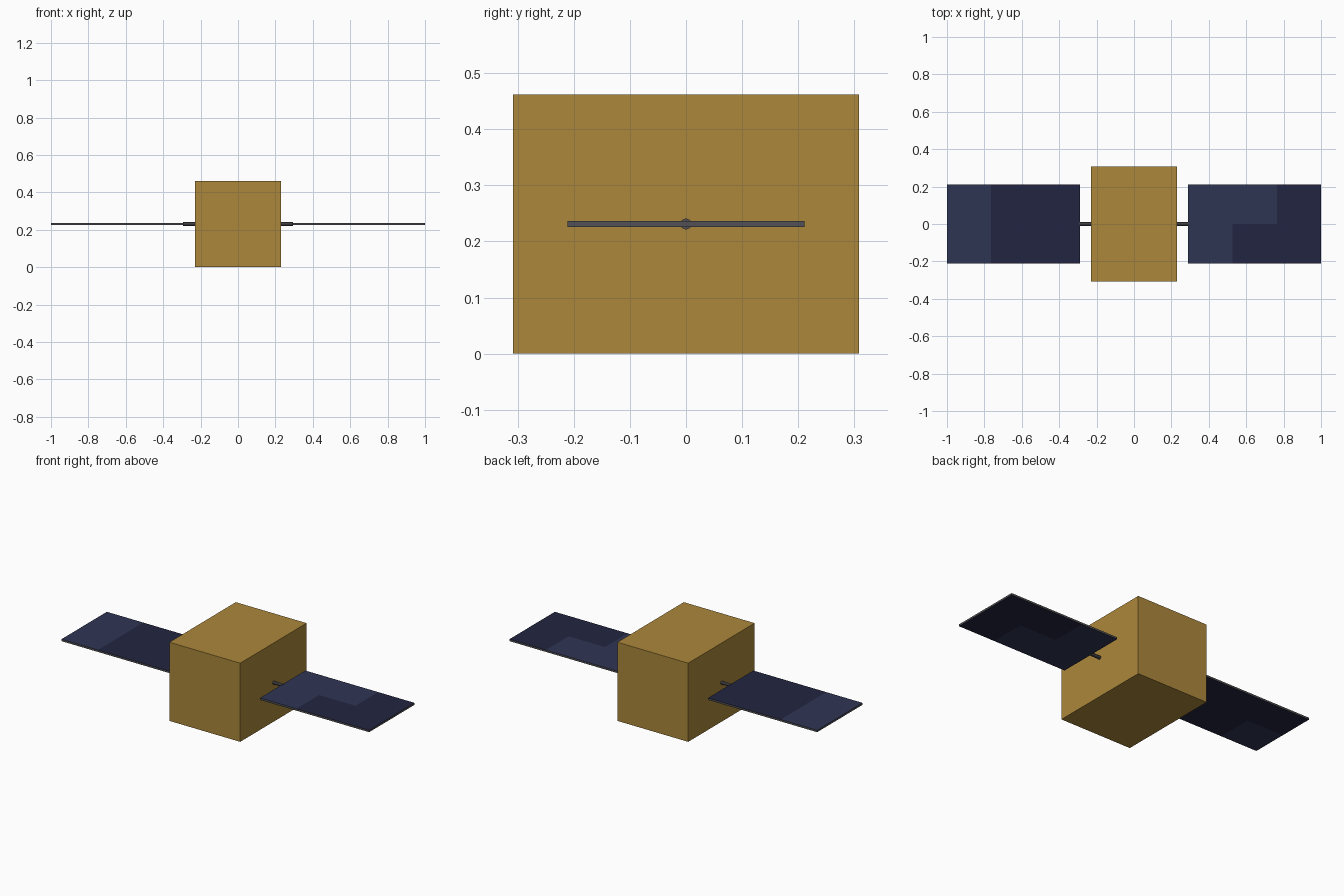
import bpy, bmesh, math
from mathutils import Matrix, Vector

if "Cube" in bpy.data.objects:
    bpy.data.objects.remove(bpy.data.objects["Cube"])


def material(name, rgb):
    m = bpy.data.materials.new(name)
    m.diffuse_color = (*rgb, 1)
    m.use_nodes = True
    m.node_tree.nodes["Principled BSDF"].inputs["Base Color"].default_value = m.diffuse_color
    return m


GOLD = material("gold_foil", (0.41, 0.245, 0.043))
FRAME = material("dark_metal", (0.085, 0.08, 0.09))
DARK = material("cell_dark", (0.016, 0.018, 0.052))
LIGHT = material("cell_light", (0.028, 0.035, 0.088))


def finish(bm, name, *mats):
    bmesh.ops.recalc_face_normals(bm, faces=bm.faces)
    me = bpy.data.meshes.new(name)
    bm.to_mesh(me)
    bm.free()
    for m in mats:
        me.materials.append(m)
    ob = bpy.data.objects.new(name, me)
    bpy.context.collection.objects.link(ob)
    return ob


def box(center, size):
    bm = bmesh.new()
    bmesh.ops.create_cube(bm, size=1, matrix=Matrix.Translation(center) @ Matrix.Diagonal((*size, 1)))
    return bm


# Main body
finish(box((0, 0, 0.231), (0.46, 0.616, 0.462)), "body", GOLD)

X0, X1, HALF_Y, Z = 0.29, 1.0, 0.211, 0.231
# Light cells as (column from body, row), row 1 is the +y side
light = {1: ({(0, 0), (0, 1), (1, 1)}, {(0, 0), (0, 1), (1, 0)}),
         -1: ({(2, 0), (2, 1)}, {(2, 0)})}

for side, label in ((1, "right"), (-1, "left")):
    # Boom joining the panel to the body
    bm = bmesh.new()
    bmesh.ops.create_cone(bm, cap_ends=True, segments=8, radius1=0.01, radius2=0.01, depth=0.08,
                          matrix=Matrix.Translation((side * 0.255, 0, Z)) @ Matrix.Rotation(math.pi / 2, 4, 'Y'))
    finish(bm, label + "_boom", FRAME)

    # Solar panel cut into a 3 x 2 grid of cells on both faces
    bm = box((side * (X0 + X1) / 2, 0, Z), (X1 - X0, 2 * HALF_Y, 0.011))
    step = (X1 - X0) / 3
    for co, no in ((Vector((side * (X0 + step), 0, Z)), (1, 0, 0)),
                   (Vector((side * (X0 + 2 * step), 0, Z)), (1, 0, 0)),
                   (Vector((0, 0, Z)), (0, 1, 0))):
        bmesh.ops.bisect_plane(bm, geom=bm.verts[:] + bm.edges[:] + bm.faces[:], plane_co=co, plane_no=no)
    bm.normal_update()
    for f in bm.faces:
        if abs(f.normal.z) > 0.5:
            c = f.calc_center_median()
            cell = (int((abs(c.x) - X0) / step), int(c.y > 0))
            f.material_index = 2 if cell in light[side][0 if f.normal.z > 0 else 1] else 1
    finish(bm, label + "_solar_panel", FRAME, DARK, LIGHT)
